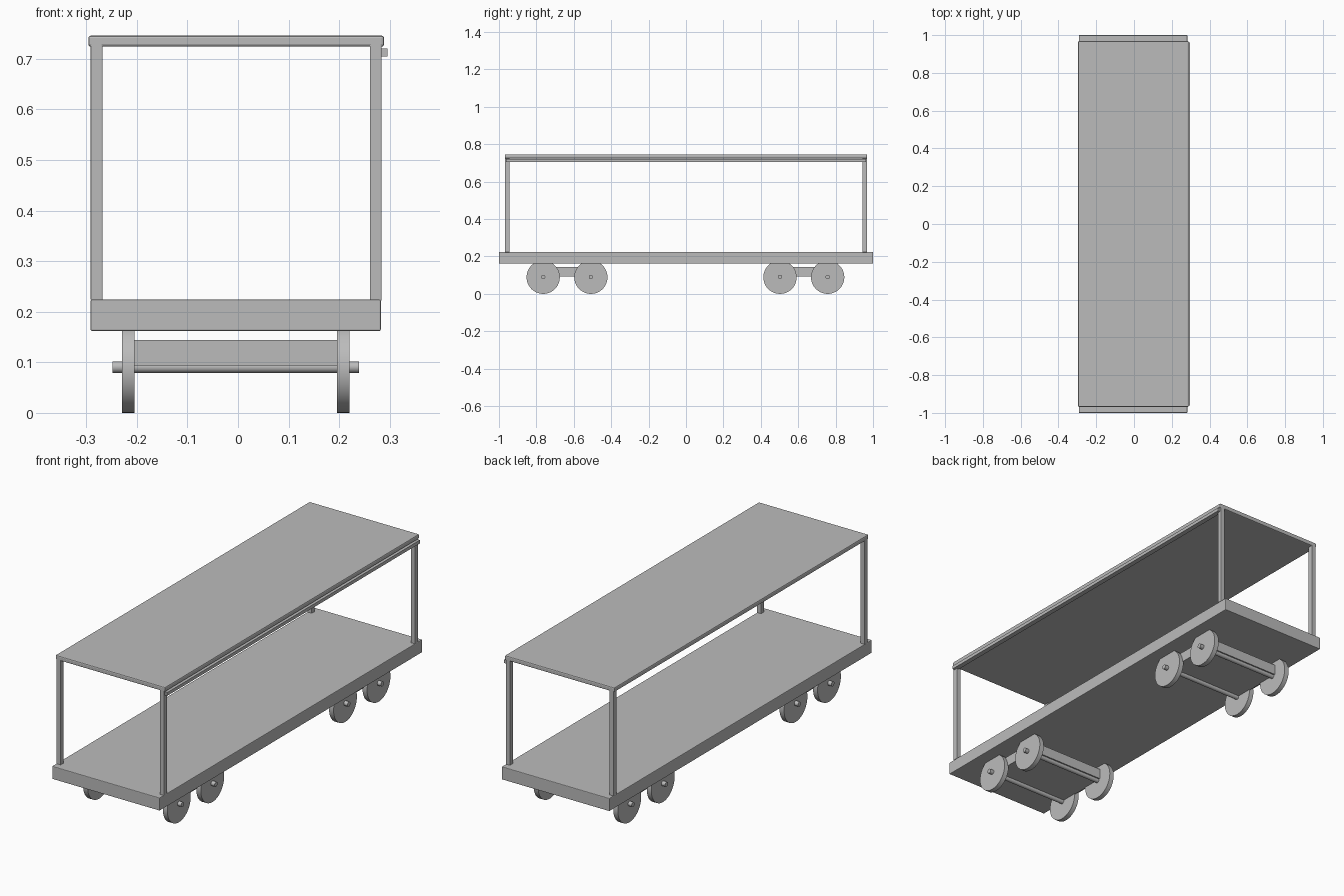
import bpy, math

if "Cube" in bpy.data.objects:
    bpy.data.objects.remove(bpy.data.objects["Cube"])

grey = bpy.data.materials.new("plain grey")
grey.diffuse_color = (0.5, 0.5, 0.5, 1)
grey.use_nodes = True
grey.node_tree.nodes["Principled BSDF"].inputs["Base Color"].default_value = grey.diffuse_color
CX = -0.0045  # centre line of the wagon (the side rail shifts it slightly)


def box(name, x, y, z, bevel=0.0):
    """Box from (min, max) ranges, with optional softened edges."""
    bpy.ops.mesh.primitive_cube_add(
        size=1, location=[(a + b) / 2 for a, b in (x, y, z)])
    ob = bpy.context.object
    ob.name = name
    ob.scale = [b - a for a, b in (x, y, z)]
    bpy.ops.object.transform_apply(location=False, rotation=False, scale=True)
    ob.data.materials.append(grey)
    if bevel:
        mod = ob.modifiers.new("soft edges", 'BEVEL')
        mod.width = bevel
        mod.segments = 2
    return ob


def rod(name, x, y, z, radius, sides):
    """Cylinder lying along x."""
    bpy.ops.mesh.primitive_cylinder_add(
        vertices=sides, radius=radius, depth=x[1] - x[0],
        location=((x[0] + x[1]) / 2, y, z), rotation=(0, math.pi / 2, 0))
    ob = bpy.context.object
    ob.name = name
    ob.data.materials.append(grey)
    bpy.ops.object.shade_smooth_by_angle(angle=math.radians(35))
    return ob


# Deck and roof
box("deck", (CX - 0.287, CX + 0.287), (-1, 1), (0.162, 0.224), 0.003)
box("roof", (-0.296, 0.289), (-0.968, 0.968), (0.724, 0.746), 0.005)

# Rail under the right edge of the roof
box("side_rail", (0.272, 0.296), (-0.962, 0.962), (0.705, 0.721))

# Corner posts
for px, side in ((-0.2795, "left"), (0.2725, "right")):
    for py, end in ((-0.956, "front"), (0.956, "back")):
        box(f"{end}_{side}_post", (px - 0.0117, px + 0.0117),
            (py - 0.012, py + 0.012), (0.222, 0.735), 0.002)

# Trucks: bolster plate, two axles and four wheels each
for ty, end in ((-0.636, "front"), (0.630, "back")):
    box(f"{end}_truck_frame", (CX - 0.205, CX + 0.205),
        (ty - 0.145, ty + 0.145), (0.094, 0.144))
    for i, dy in enumerate((-0.1275, 0.1275), 1):
        y = ty + dy
        rod(f"{end}_axle_{i}", (CX - 0.244, CX + 0.244), y, 0.0905, 0.0115, 16)
        for s, side in ((-1, "left"), (1, "right")):
            xc = CX + s * 0.2125
            rod(f"{end}_{side}_wheel_{i}", (xc - 0.012, xc + 0.012),
                y, 0.089, 0.089, 48)
